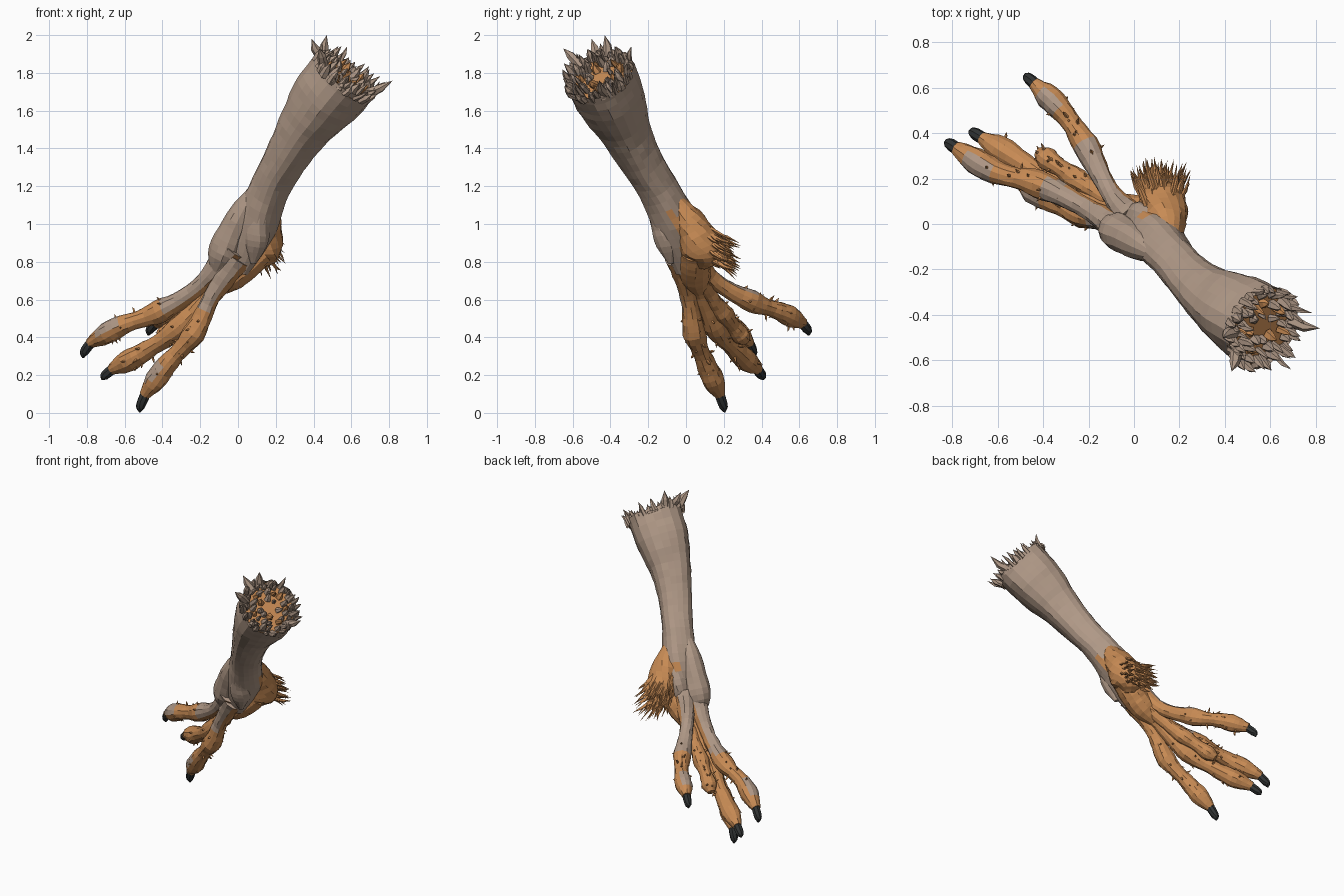
import bpy, bmesh, math, random
from mathutils import Vector, Matrix

if "Cube" in bpy.data.objects:
    bpy.data.objects.remove(bpy.data.objects["Cube"])
random.seed(7)


def material(name, rgb):
    m = bpy.data.materials.new(name)
    m.diffuse_color = (*rgb, 1)
    m.use_nodes = True
    m.node_tree.nodes["Principled BSDF"].inputs["Base Color"].default_value = m.diffuse_color
    return m


MATS = [material("taupe skin", (0.43, 0.315, 0.24)),
        material("orange flesh", (0.58, 0.26, 0.09)),
        material("dark claw", (0.03, 0.033, 0.033))]
TAUPE, ORANGE, CLAW = 0, 1, 2
DORSAL = Vector((-0.2, -0.5, 0.84)).normalized()


def finish(bm, name):
    me = bpy.data.meshes.new(name)
    bm.to_mesh(me)
    bm.free()
    for m in MATS:
        me.materials.append(m)
    bpy.context.collection.objects.link(bpy.data.objects.new(name, me))


def smooth_path(pts, n):
    """n + 1 points on a Catmull-Rom curve through pts."""
    p = [Vector(q) for q in pts]
    p = [p[0] * 2 - p[1]] + p + [p[-1] * 2 - p[-2]]
    out = []
    for s in range(n + 1):
        x = s / n * (len(pts) - 1)
        i = min(int(x), len(pts) - 2)
        t = x - i
        a, b, c, d = p[i:i + 4]
        out.append(0.5 * (2 * b + (c - a) * t + (2 * a - 5 * b + 4 * c - d) * t * t
                          + (3 * b - a - 3 * c + d) * t ** 3))
    return out


def tube(name, pts, radii, rule, sides=12, n=14, ridge=0.0, rough=0.03, cap_end=True):
    """Skin a path with evenly spaced radii; rule(normal, t, centre) picks the material."""
    path = smooth_path(pts, n)
    rad = smooth_path([(r, 0, 0) for r in radii], n)
    bm = bmesh.new()
    rings = []
    for i, q in enumerate(path):
        tan = (path[min(i + 1, n)] - path[max(i - 1, 0)]).normalized()
        u = (DORSAL - tan * DORSAL.dot(tan)).normalized()
        v = tan.cross(u)
        ring = []
        for k in range(sides):
            a = 2 * math.pi * k / sides
            r = max(rad[i].x, 0.003) * (1 + ridge * math.cos(4 * a + i * 0.06) + random.uniform(-rough, rough))
            ring.append(bm.verts.new(q + (u * math.cos(a) + v * math.sin(a)) * r))
        rings.append(ring)
    spans = [(bm.faces.new(rings[0][::-1]), 0)]
    for i in range(n):
        for k in range(sides):
            j = (k + 1) % sides
            f = bm.faces.new((rings[i][k], rings[i][j], rings[i + 1][j], rings[i + 1][k]))
            spans.append((f, (i + 0.5) / n))
    if cap_end:
        spans.append((bm.faces.new(rings[-1]), 1))
    bm.normal_update()
    for f, t in spans:
        f.material_index = rule(f.normal, t, f.calc_center_median())
    finish(bm, name)


def add_spike(bm, base, direction, length, radius, mat, sides=5):
    """Bent, tapering spike."""
    base, d = Vector(base), Vector(direction).normalized()
    q = d.to_track_quat('Z', 'Y')
    bend = Vector([random.uniform(-0.15, 0.15) for _ in range(3)]) * length
    rings = []
    for h, s in ((-0.1, 1.0), (0.5, 0.75)):
        rings.append([])
        for k in range(sides):
            a = 2 * math.pi * k / sides
            rim = q @ Vector((math.cos(a), math.sin(a), 0)) * radius * s
            rings[-1].append(bm.verts.new(base + d * length * h + bend * max(h, 0) + rim))
    tip = bm.verts.new(base + d * length)
    for k in range(sides):
        j = (k + 1) % sides
        bm.faces.new((rings[0][k], rings[0][j], rings[1][j], rings[1][k])).material_index = mat
        bm.faces.new((rings[1][k], rings[1][j], tip)).material_index = mat


def skin(n, t, c):
    return TAUPE


def flesh(n, t, c):
    return ORANGE


# Forearm, with the palm side of the wrist turning orange
def arm_rule(n, t, c):
    return ORANGE if c.z < 1.06 and n.dot(Vector((0.35, 0.9, -0.2))) > 0.35 else TAUPE


tube("forearm", [(0, 0.01, 0.76), (0.085, -0.05, 0.98), (0.165, -0.145, 1.18), (0.25, -0.24, 1.34),
                 (0.345, -0.325, 1.50), (0.455, -0.395, 1.65), (0.57, -0.46, 1.79)],
     [0.07, 0.115, 0.103, 0.11, 0.135, 0.175, 0.186],
     arm_rule, sides=20, n=26, ridge=0.05, rough=0.02, cap_end=False)

# Muscle lobes over the wrist
LOBE = [0.3, 0.85, 1.0, 1.0, 0.2]
for name, r, pts in (
        ("front_wrist_lobe", 0.066, [(0.21, -0.23, 1.28), (0.115, -0.125, 1.02), (0.08, -0.08, 0.79)]),
        ("side_wrist_lobe", 0.08, [(0.10, -0.14, 1.20), (-0.03, -0.055, 0.95), (-0.13, 0.0, 0.72)]),
        ("back_wrist_lobe", 0.07, [(0.20, -0.13, 1.24), (0.09, 0.0, 1.0), (-0.03, 0.06, 0.78)])):
    tube(name, pts, [r * s for s in LOBE], skin)

# Torn stump: recessed flesh disc and ragged spikes
axis = Vector((0.59, -0.34, 0.73)).normalized()
top = Vector((0.57, -0.46, 1.79))
quat = axis.to_track_quat('Z', 'Y')
bm = bmesh.new()
bmesh.ops.create_circle(bm, cap_ends=True, segments=20, radius=0.182,
                        matrix=Matrix.Translation(top - axis * 0.03) @ quat.to_matrix().to_4x4())
for f in bm.faces:
    f.material_index = ORANGE
finish(bm, "stump_flesh")

bm = bmesh.new()
for rr, count, size in ((0.178, 26, 0.085), (0.15, 22, 0.085), (0.11, 16, 0.07), (0.06, 7, 0.06)):
    for k in range(count):
        a = 2 * math.pi * (k + random.random() * 0.8) / count
        out = quat @ Vector((math.cos(a), math.sin(a), 0))
        mat = ORANGE if rr < 0.14 and random.random() < 0.4 else TAUPE
        add_spike(bm, top + out * rr - axis * 0.02, axis + out * random.uniform(-0.3, 0.6),
                  size * random.uniform(0.45, 1.25), random.uniform(0.014, 0.026), mat)
# Longest spikes of the rim
for tip in ((0.82, -0.46, 1.76), (0.43, -0.65, 1.93), (0.47, -0.43, 2.0), (0.39, -0.50, 1.98)):
    out = Vector(tip) - top
    out = (out - axis * out.dot(axis)).normalized()
    d = Vector(tip) - (top + out * 0.165)
    add_spike(bm, top + out * 0.165, d, d.length, 0.03, TAUPE, 6)
finish(bm, "stump_spikes")

# Orange palm, heel pad and its shaggy tuft
tube("palm", [(0.12, 0.05, 0.86), (0.0, 0.045, 0.755), (-0.12, 0.07, 0.65)],
     [0.08, 0.085, 0.08, 0.04], flesh)
tube("heel_pad", [(0.16, -0.06, 1.12), (0.14, 0.03, 0.98), (0.12, 0.09, 0.85), (0.10, 0.08, 0.77)],
     [0.05, 0.095, 0.105, 0.03], flesh, sides=14, rough=0.05)

bm = bmesh.new()
for _ in range(110):
    h = random.random()
    a = random.uniform(-1.25, 1.25)
    n = Vector((math.sin(a), math.cos(a), 0))
    base = Vector((0.135 - 0.025 * h, 0.05 + 0.04 * h, 0.98 - 0.17 * h)) + n * (0.09 - 0.03 * h)
    d = Vector((n.x * 0.4, 0.75, -0.45 + random.uniform(-0.25, 0.2)))
    add_spike(bm, base, d, random.uniform(0.09, 0.18), random.uniform(0.009, 0.015), ORANGE, 4)
finish(bm, "heel_tuft")

# Fingers share one knuckled radius profile and end in a hooked claw
KNUCKLES = [0.08, 0.06, 0.046, 0.05, 0.062, 0.046, 0.053, 0.058, 0.029]
bristles = bmesh.new()


def finger(name, pts, tip, share, scale=1.0):
    def rule(n, t, c):
        d = n.dot(DORSAL)
        if t < share and d > -0.1:
            return TAUPE
        return TAUPE if share > 0.2 and 0.76 < t < 0.9 and d > 0.35 else ORANGE

    tube(name, pts, [r * scale for r in KNUCKLES], rule, n=24, rough=0.06)
    if tip:
        base, tip, r = Vector(pts[-1]), Vector(tip), KNUCKLES[-1] * scale
        back = (base - Vector(pts[-2])).normalized()
        tube(name + "_claw", [base - back * 0.012, (base + tip) / 2 + back * 0.014, tip],
             [r * 0.95, r * 0.95, r * 0.7, 0.004], lambda n, t, c: CLAW, sides=8, n=8, rough=0.02)
    for q in smooth_path(pts, 24)[10:22]:
        for _ in range(2):
            d = Vector([random.gauss(0, 1) for _ in range(3)]).normalized()
            add_spike(bristles, q + d * 0.046 * scale, d + Vector((-0.3, 0.2, -0.2)),
                      random.uniform(0.02, 0.04), 0.008, ORANGE, 4)


finger("outer_finger", [(-0.02, -0.05, 0.88), (-0.21, 0.07, 0.665), (-0.42, 0.175, 0.535),
                        (-0.61, 0.23, 0.465), (-0.785, 0.335, 0.37)], (-0.82, 0.36, 0.29), 0.45)
finger("middle_finger", [(0.02, 0, 0.84), (-0.15, 0.08, 0.63), (-0.32, 0.16, 0.445),
                         (-0.51, 0.28, 0.315), (-0.67, 0.38, 0.23)], (-0.72, 0.41, 0.175), 0.15)
finger("lower_finger", [(0, -0.03, 0.82), (-0.14, 0.015, 0.61), (-0.235, 0.045, 0.42),
                        (-0.38, 0.11, 0.25), (-0.495, 0.18, 0.095)], (-0.52, 0.205, 0.003), 0.35)
finger("thumb", [(0, 0.02, 0.85), (-0.11, 0.15, 0.70), (-0.215, 0.35, 0.59),
                 (-0.32, 0.50, 0.535), (-0.44, 0.62, 0.475)], (-0.475, 0.65, 0.41), 0.5, 0.95)
finger("short_finger", [(0, 0.04, 0.78), (-0.18, 0.15, 0.59), (-0.33, 0.25, 0.46),
                        (-0.42, 0.315, 0.38)], None, 0.0, 0.85)
finish(bristles, "finger_bristles")
